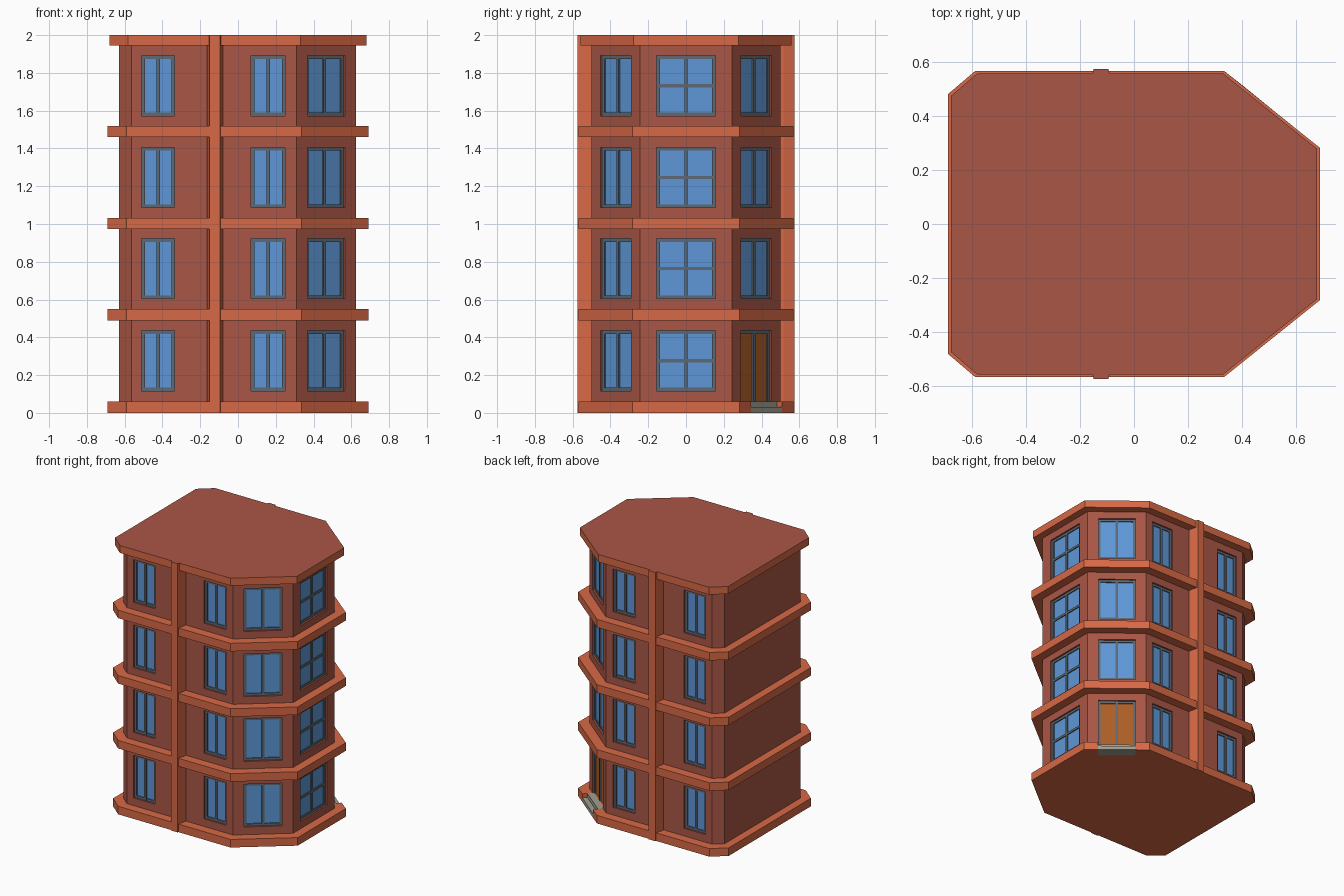
import bpy, bmesh, math
from mathutils import Matrix, Vector

if "Cube" in bpy.data.objects:
    bpy.data.objects.remove(bpy.data.objects["Cube"])


def material(name, rgb):
    m = bpy.data.materials.new(name)
    m.diffuse_color = [c ** 2.2 for c in rgb] + [1]
    m.use_nodes = True
    m.node_tree.nodes["Principled BSDF"].inputs["Base Color"].default_value = m.diffuse_color
    return m


BRICK = material("brick", (0.66, 0.34, 0.28))
TRIM = material("trim", (0.84, 0.41, 0.28))
GLASS = material("glass", (0.37, 0.59, 0.84))
FRAME = material("frame", (0.37, 0.41, 0.45))
WOOD = material("wood", (0.67, 0.37, 0.17))
STONE = material("stone", (0.62, 0.62, 0.56))


def finish(bm, name, *mats):
    bmesh.ops.recalc_face_normals(bm, faces=bm.faces)
    me = bpy.data.meshes.new(name)
    bm.to_mesh(me)
    bm.free()
    for m in mats:
        me.materials.append(m)
    ob = bpy.data.objects.new(name, me)
    bpy.context.collection.objects.link(ob)
    return ob


def prism(name, outline, z0, z1, mat, top_mat=None):
    bm = bmesh.new()
    low = [bm.verts.new((x, y, z0)) for x, y in outline]
    high = [bm.verts.new((x, y, z1)) for x, y in outline]
    bm.faces.new(low[::-1])
    top = bm.faces.new(high)
    n = len(low)
    for i in range(n):
        j = (i + 1) % n
        bm.faces.new((low[i], low[j], high[j], high[i]))
    if top_mat:
        top.material_index = 1
    return finish(bm, name, mat, *([top_mat] if top_mat else []))


def box(bm, frame, x0, x1, y0, y1, z0, z1):
    mid = Vector(((x0 + x1) / 2, (y0 + y1) / 2, (z0 + z1) / 2))
    size = (x1 - x0, y1 - y0, z1 - z0, 1)
    bmesh.ops.create_cube(bm, size=1, matrix=frame @ Matrix.Translation(mid) @ Matrix.Diagonal(size))


def place(x, y, facing):
    # local x runs along the wall, local y points outward
    return Matrix.Translation((x, y, 0)) @ Matrix.Rotation(facing - math.pi / 2, 4, 'Z')


def mirrored(half):
    # close a front half outline by mirroring it to the back
    return half + [(x, -y) for x, y in reversed(half)]


WALL = mirrored([(-0.63, -0.445), (-0.565, -0.5), (0.31, -0.5), (0.625, -0.243)])
SLAB = mirrored([(-0.69, -0.483), (-0.59, -0.568), (0.335, -0.568), (0.69, -0.283)])

# Brick walls
walls = prism("walls", WALL, 0.03, 1.97, BRICK)

# Floor slabs; the lowest is notched for the steps
bay = place(0.4675, 0.3715, math.atan2(0.315, 0.257))
EDGE = 0.0704
notch = [(bay @ Vector(p)).to_2d()[:] for p in
         ((-0.13, EDGE, 0), (-0.13, -0.01, 0), (0.13, -0.01, 0), (0.13, EDGE, 0))]
if notch[0][1] > notch[3][1]:
    notch.reverse()
prism("floor_slab_0", SLAB[:5] + notch + SLAB[5:], 0, 0.06, TRIM)
for i, z in enumerate((0.49, 0.973, 1.46), 1):
    prism(f"floor_slab_{i}", SLAB, z, z + 0.06, TRIM)
prism("roof_slab", [(x * 0.985, y * 0.985) for x, y in SLAB], 1.945, 2, TRIM, BRICK)

# Tapered pilasters on front and back
for name, s in (("front_pilaster", -1), ("back_pilaster", 1)):
    pts = [(-0.165, 0.49), (-0.165, 0.515), (-0.15, 0.575), (-0.095, 0.575), (-0.08, 0.515), (-0.08, 0.49)]
    prism(name, [(x, s * y) for x, y in pts], 0, 2, TRIM, BRICK)

# Window positions: wall frame, width, rows of panes
sites = [(place(0.625, 0, 0), 0.31, 2)]
for s in (-1, 1):
    for x, w in ((-0.4225, 0.175), (0.16, 0.18)):
        sites.append((place(x, s * 0.5, s * math.pi / 2), w, 1))
    sites.append((place(0.4675, s * 0.3715, s * math.atan2(0.315, 0.257)), 0.257, 1))
door_site = len(sites) - 1

# Openings, frames, glass and door
holes, frames, glass, door = (bmesh.new() for _ in range(4))
T = 0.017
for z in (0.117, 0.605, 1.087, 1.573):
    for i, (m, w, rows) in enumerate(sites):
        is_door = i == door_site and z < 0.2
        z0, z1, h = (0.05 if is_door else z), z + 0.318, w / 2
        box(holes, m, -h, h, -0.03, 0.05, z0, z1)
        for a, b in ((-h, -h + T), (-T / 2, T / 2), (h - T, h)):
            box(frames, m, a, b, -0.031, -0.012, z0, z1)
        bars = [(z1 - T, z1)] + ([] if is_door else [(z0, z0 + T)])
        if rows == 2:
            zm = (z0 + z1) / 2
            bars.append((zm - T / 2, zm + T / 2))
        for a, b in bars:
            box(frames, m, -h, h, -0.031, -0.0125, a, b)
        box(door if is_door else glass, m, -h + 0.004, h - 0.004, -0.031, -0.02, z0 + 0.004, z1 - 0.004)
finish(frames, "window_frames", FRAME)
finish(glass, "window_glass", GLASS)
finish(door, "door_panels", WOOD)

# Cut the openings into the walls
cutter = finish(holes, "opening_cutter")
cutter.hide_render = True
mod = walls.modifiers.new("openings", 'BOOLEAN')
mod.object = cutter
mod.operation = 'DIFFERENCE'
mod.solver = 'EXACT'
bpy.context.view_layer.objects.active = walls
bpy.ops.object.modifier_apply(modifier=mod.name)
bpy.data.objects.remove(cutter)

# Entrance steps
steps = bmesh.new()
box(steps, bay, -0.13, 0.13, -0.01, EDGE, 0, 0.03)
box(steps, bay, -0.13, 0.13, -0.03, 0.035, 0.03, 0.06)
finish(steps, "entrance_steps", STONE)
